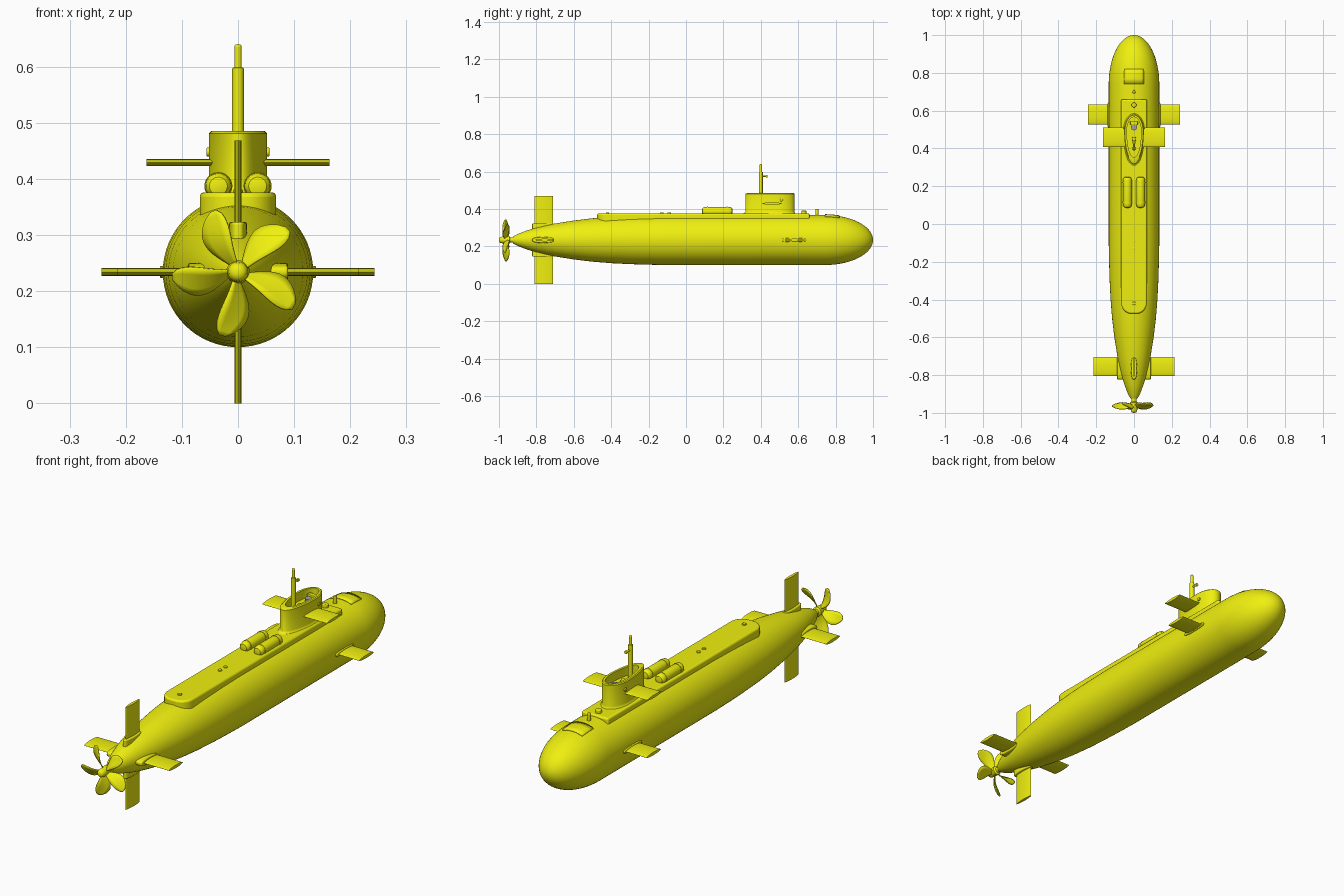
import bpy, bmesh, math
from mathutils import Matrix, Vector

if "Cube" in bpy.data.objects:
    bpy.data.objects.remove(bpy.data.objects["Cube"])

ZC = 0.234  # hull axis height
yellow = bpy.data.materials.new("yellow")
yellow.diffuse_color = (0.87, 0.87, 0.005, 1)
yellow.use_nodes = True
yellow.node_tree.nodes["Principled BSDF"].inputs["Base Color"].default_value = yellow.diffuse_color
glass = bpy.data.materials.new("grey_glass")
glass.diffuse_color = (0.35, 0.38, 0.42, 1)
glass.use_nodes = True
glass.node_tree.nodes["Principled BSDF"].inputs["Base Color"].default_value = glass.diffuse_color


def finish(name, bm, bevel=0, mat=yellow, solid=0):
    bmesh.ops.recalc_face_normals(bm, faces=bm.faces)
    me = bpy.data.meshes.new(name)
    bm.to_mesh(me)
    bm.free()
    ob = bpy.data.objects.new(name, me)
    bpy.context.collection.objects.link(ob)
    me.materials.append(mat)
    if solid:
        m = ob.modifiers.new("solid", 'SOLIDIFY')
        m.thickness, m.offset = solid, 0
    if bevel:
        m = ob.modifiers.new("bevel", 'BEVEL')
        m.width, m.segments, m.limit_method, m.angle_limit = bevel, 3, 'ANGLE', math.radians(50)
    bpy.ops.object.select_all(action='DESELECT')
    ob.select_set(True)
    bpy.context.view_layer.objects.active = ob
    bpy.ops.object.shade_smooth_by_angle(angle=math.radians(35))
    return ob


def skin(rings, caps=True):
    """Join closed rings of points into a tube."""
    bm = bmesh.new()
    vs = [[bm.verts.new(p) for p in r] for r in rings]
    for a, b in zip(vs, vs[1:]):
        for i in range(len(a)):
            j = (i + 1) % len(a)
            bm.faces.new((a[i], a[j], b[j], b[i]))
    if caps:
        bm.faces.new(vs[0])
        bm.faces.new(vs[-1])
    return bm


def lathe_y(name, profile, x=0, z=ZC, n=64):
    rings = [[(x + r * math.cos(2 * math.pi * i / n), y, z + r * math.sin(2 * math.pi * i / n))
              for i in range(n)] for y, r in profile]
    return finish(name, skin(rings))


def rod(name, p, q, r, n=24, bevel=0, mat=yellow):
    p, q = Vector(p), Vector(q)
    bm = bmesh.new()
    rot = (q - p).to_track_quat('Z', 'Y').to_matrix().to_4x4()
    bmesh.ops.create_cone(bm, cap_ends=True, segments=n, radius1=r, radius2=r, depth=(q - p).length,
                          matrix=Matrix.Translation((p + q) / 2) @ rot)
    return finish(name, bm, bevel, mat)


def box(name, c, s, bevel=0, mat=yellow):
    bm = bmesh.new()
    bmesh.ops.create_cube(bm, size=1, matrix=Matrix.Translation(c) @ Matrix.Diagonal((*s, 1)))
    return finish(name, bm, bevel, mat)


# Hull: tapered stern points, straight middle, elliptical nose
prof = [(-.925, .018), (-.9, .032), (-.85, .051), (-.8, .066), (-.75, .078), (-.7, .088), (-.6, .104),
        (-.5, .116), (-.4, .124), (-.3, .129), (-.2, .132), (-.1, .134), (.3, .134)]
prof += [(.74 + .26 * math.sin(t), .134 * math.cos(t)) for t in [i * math.pi / 2 / 18 for i in range(18)]]
prof.append((1.0, .001))
lathe_y("hull", prof)

# Deck casing with rounded rear corners
out = [(.068, .66), (-.068, .66)]
for cx, a0 in ((-.013, math.pi), (.013, 1.5 * math.pi)):
    for i in range(13):
        a = a0 + i * math.pi / 24
        out.append((cx + .055 * math.cos(a), -.415 + .06 * math.sin(a)))
finish("deck_casing", skin([[(x, y, z) for x, y in out] for z in (.32, .376)]), .008)


# Sail: hollow teardrop tower
def teardrop(z, inset=0, n=64):
    pts = []
    for i in range(n):
        a = 2 * math.pi * i / n
        c, s = math.cos(a), math.sin(a)
        length = .09 if c > 0 else .172
        pts.append(((.052 - inset) * s, .49 + (length - inset * (1 if c > 0 else 2.5)) * c, z))
    return pts


finish("sail", skin([teardrop(.35, -.006), teardrop(.376, -.005), teardrop(.379, -.002), teardrop(.386), teardrop(.481),
                     teardrop(.485, .004), teardrop(.485, .014), teardrop(.445, .014)]))
box("bridge_console", (0, .535, .455), (.04, .022, .03), .003)
rod("bridge_window", (0, .513, .445), (0, .513, .462), .017, mat=glass)
rod("bridge_seat", (0, .45, .444), (0, .45, .458), .012, bevel=.003)
for s in (-1, 1):
    rod("sail_lamp", (s * .04, .51, .448), (s * .056, .51, .448), .008, bevel=.002)

# Periscope
rod("periscope_mast", (0, .4, .44), (0, .4, .598), .0105, bevel=.002)
rod("periscope_head", (0, .4, .59), (0, .4, .64), .0065, bevel=.005)
rod("periscope_eyepiece", (0, .4, .575), (0, .434, .575), .004)
rod("periscope_lens", (0, .427, .575), (0, .436, .575), .007)


# Fins: lens-shaped section swept outwards along a direction
def fin(name, y, chord, thick, r0, r1, d, z=ZC, power=.7, bevel=0):
    d = Vector(d)
    t = Vector((d.z, 0, d.x))
    rings = []
    for r in (r0, r1):
        ring = []
        for i in range(40):
            a = 2 * math.pi * i / 40
            s = math.sin(a)
            h = math.copysign(abs(s) ** power, s) * thick / 2
            ring.append(Vector((0, y + chord / 2 * math.cos(a), z)) + d * r + t * h)
        rings.append(ring)
    finish(name, skin(rings), bevel)


for s in (-1, 1):
    fin("bow_plane", .58, .104, .014, .1, .243, (s, 0, 0), power=1.2)
    fin("bow_plane_root", .577, .13, .022, .1, .139, (s, 0, 0), power=.5, bevel=.003)
    fin("sail_plane", .46, .104, .013, .03, .163, (s, 0, 0), .429, 1.2)
    fin("stern_plane", -.755, .1, .014, .03, .215, (s, 0, 0), power=1.2)
    fin("stern_plane_root", -.765, .115, .032, .03, .089, (s, 0, 0), power=.6, bevel=.004)
    fin("rudder", -.76, .1, .013, .03, .234, (0, 0, s), power=1.2)
    fin("rudder_root", -.765, .115, .032, .03, .089, (0, 0, s), power=.6, bevel=.004)

    # Storage pods with banded ends
    lathe_y("storage_pod", [(.086, .008), (.088, .016), (.095, .022), (.105, .0235), (.23, .0235),
                            (.24, .022), (.247, .016), (.249, .008)], s * .035, .387, 32)
    for y in (.115, .22):
        rod("pod_strap", (s * .035, y - .003, .387), (s * .035, y + .003, .387), .025, 32)
    box("pod_cradle", (s * .035, .168, .376), (.04, .13, .012))

# Deck fittings
rod("deck_hatch", (0, .63, .37), (0, .63, .392), .013, bevel=.004)
rod("capstan", (0, .7, .35), (0, .7, .4), .0085, bevel=.003)
for y in (-.09, -.13, -.42):
    rod("deck_bollard", (0, y, .37), (0, y, .381), .009, bevel=.002)

# Curved bow hatch following the hull
bm = bmesh.new()
grid = []
for y in (.742, .77, .795, .82):
    r = .1355 * math.sqrt(1 - max(0, (y - .74) / .26) ** 2)
    grid.append([bm.verts.new((r * math.sin(a), y, ZC + r * math.cos(a)))
                 for a in [(-.4 + .1 * i) for i in range(9)]])
for a, b in zip(grid, grid[1:]):
    for i in range(8):
        bm.faces.new((a[i], a[i + 1], b[i + 1], b[i]))
finish("bow_hatch", bm, solid=.005)

# Propeller: hub and five twisted blades
lathe_y("propeller_hub", [(-1, .004), (-.998, .011), (-.992, .016), (-.982, .018), (-.945, .021),
                          (-.94, .013), (-.9, .013)], n=32)
bm = bmesh.new()
for k in range(5):
    rot = Matrix.Translation((0, -.963, ZC)) @ Matrix.Rotation(-math.radians(40 + 72 * k), 4, 'Y')
    rows = []
    for i in range(13):
        u = i / 12
        r = .012 + .105 * u
        w = .006 + .024 * math.sin(math.pi * min(u, 1) ** 1.25) ** .7 if 0 < u < 1 else .006
        pitch = math.radians(52 - 30 * u)
        skew = .012 * math.sin(math.pi * u)
        rows.append([bm.verts.new(rot @ Vector((r, (w * v) * math.sin(pitch), w * v * math.cos(pitch) + skew)))
                     for v in (-1, -.5, 0, .5, 1)])
    for a, b in zip(rows, rows[1:]):
        for i in range(4):
            bm.faces.new((a[i], a[i + 1], b[i + 1], b[i]))
finish("propeller_blades", bm, solid=.004)
